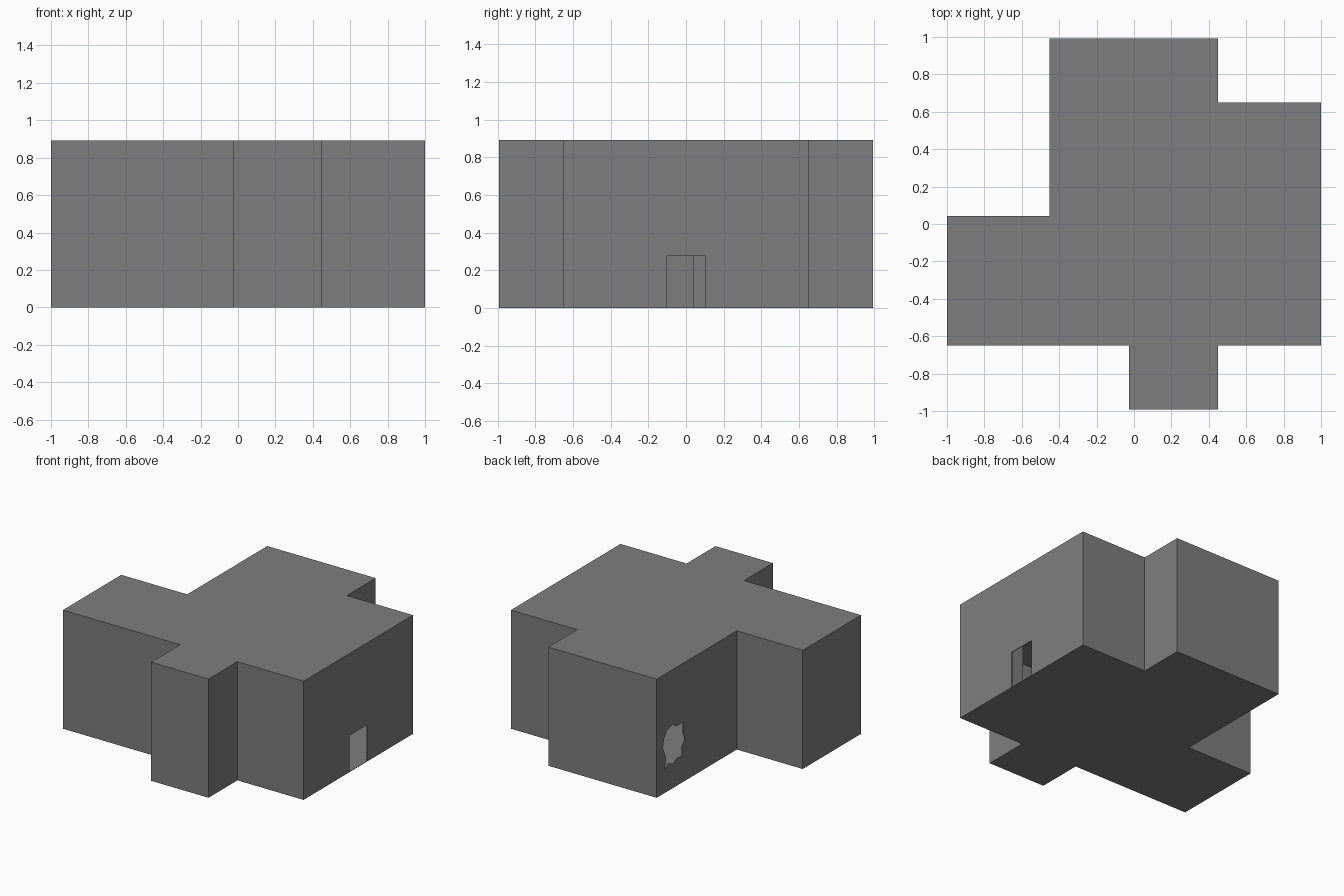
import bpy, bmesh
from mathutils import Vector

if "Cube" in bpy.data.objects:
    bpy.data.objects.remove(bpy.data.objects["Cube"])

T = 0.005       # wall thickness
TOP = 0.892     # building height
FLOOR = 0.002   # very thin floor

# Cross-shaped footprint, counter-clockwise
FOOTPRINT = [(-1, -0.65), (-0.027, -0.65), (-0.027, -0.993), (0.45, -0.993),
             (0.45, -0.65), (1, -0.65), (1, 0.65), (0.45, 0.65),
             (0.45, 0.993), (-0.452, 0.993), (-0.452, 0.042), (-1, 0.042)]

# Ragged breach outline in the left wall (y, z)
BREACH = [(.87, .46), (.80, .478), (.752, .446), (.68, .45), (.68, .374),
          (.657, .312), (.692, .272), (.69, .197), (.752, .205), (.79, .18),
          (.847, .203), (.895, .178), (.883, .257), (.92, .35), (.905, .413)]


def prism(name, points, sweep):
    """Extrude a flat outline along a vector into a closed solid."""
    bm = bmesh.new()
    face = bm.faces.new([bm.verts.new(p) for p in points])
    out = bmesh.ops.extrude_face_region(bm, geom=[face], use_keep_orig=True)
    verts = [g for g in out["geom"] if isinstance(g, bmesh.types.BMVert)]
    bmesh.ops.translate(bm, verts=verts, vec=Vector(sweep))
    bmesh.ops.recalc_face_normals(bm, faces=bm.faces)
    mesh = bpy.data.meshes.new(name)
    bm.to_mesh(mesh)
    bm.free()
    obj = bpy.data.objects.new(name, mesh)
    bpy.context.collection.objects.link(obj)
    return obj


def inset(pts, t):
    """Offset a right-angled outline inwards by t."""
    result = []
    for i, p in enumerate(pts):
        a, b, c = Vector(pts[i - 1]), Vector(p), Vector(pts[(i + 1) % len(pts)])
        d1, d2 = (b - a).normalized(), (c - b).normalized()
        result.append(b + t * (Vector((-d1.y, d1.x)) + Vector((-d2.y, d2.x))))
    return result


def cut(target, cutter):
    """Subtract a solid and remove it."""
    cutter.hide_render = True
    cutter.data.materials.append(dark_grey)
    mod = target.modifiers.new("cut", 'BOOLEAN')
    mod.operation, mod.solver, mod.object = 'DIFFERENCE', 'EXACT', cutter
    bpy.context.view_layer.objects.active = target
    bpy.ops.object.modifier_apply(modifier=mod.name)
    bpy.data.objects.remove(cutter)


# Dark grey wall finish
dark_grey = bpy.data.materials.new("dark_grey")
dark_grey.diffuse_color = (0.21, 0.21, 0.21, 1)
dark_grey.use_nodes = True
dark_grey.node_tree.nodes["Principled BSDF"].inputs["Base Color"].default_value = dark_grey.diffuse_color

# Building block
building = prism("building_shell", [(x, y, 0) for x, y in FOOTPRINT], (0, 0, TOP))
building.data.materials.append(dark_grey)

# Hollow interior
cut(building, prism("interior", [(x, y, FLOOR) for x, y in inset(FOOTPRINT, T)],
                    (0, 0, TOP - T - FLOOR)))

# Doorway in the right wall
door = [(-0.104, 0.003), (0.104, 0.003), (0.104, 0.275), (-0.104, 0.275)]
cut(building, prism("doorway", [(0.95, y, z) for y, z in door], (0.1, 0, 0)))

# Ragged breach in the back left wall
cut(building, prism("breach", [(-0.5, y, z) for y, z in BREACH], (0.1, 0, 0)))
